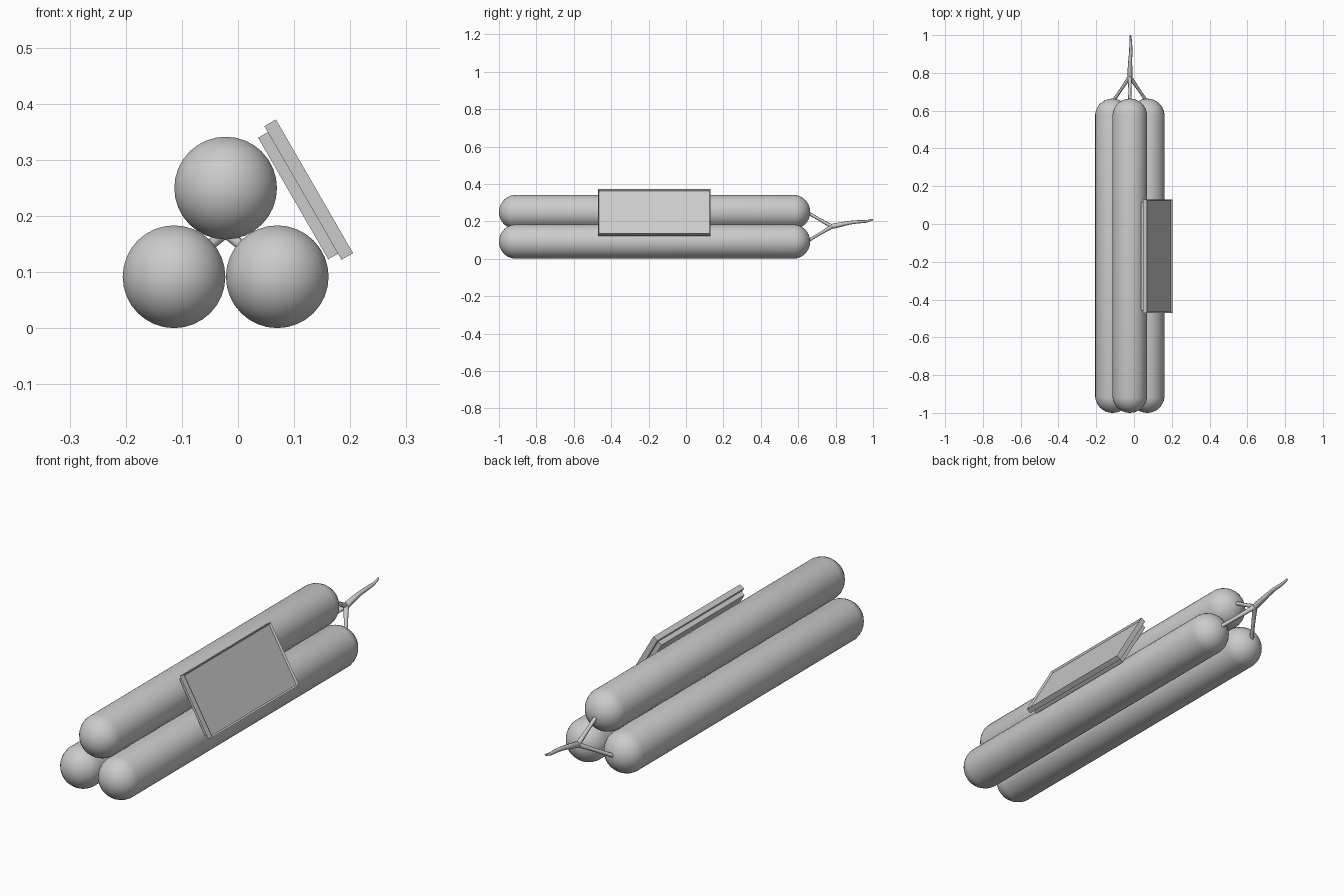
import bpy, bmesh, math
from mathutils import Vector, Matrix

if "Cube" in bpy.data.objects:
    bpy.data.objects.remove(bpy.data.objects["Cube"])

R = 0.092
CENTRES = [(-0.114, 0.092), (0.070, 0.092), (-0.022, 0.250)]


def finish(bm, name):
    bmesh.ops.recalc_face_normals(bm, faces=bm.faces)
    me = bpy.data.meshes.new(name)
    bm.to_mesh(me)
    bm.free()
    ob = bpy.data.objects.new(name, me)
    bpy.context.collection.objects.link(ob)
    return ob


def capsule(name, x, z, y0, y1):
    # round-ended stick: a sphere split at its equator and stretched along y
    bm = bmesh.new()
    bmesh.ops.create_uvsphere(bm, u_segments=32, v_segments=15, radius=R)
    stretch = (y1 - y0) / 2 - R
    for v in bm.verts:
        v.co.z += math.copysign(stretch, v.co.z)
    bm.transform(Matrix.Translation((x, (y0 + y1) / 2, z)) @ Matrix.Rotation(math.radians(90), 4, 'X'))
    for f in bm.faces:
        f.smooth = True
    return finish(bm, name)


def slab(name, centre, size, recess=None):
    # tilted box whose local +x is the outward face
    bm = bmesh.new()
    bmesh.ops.create_cube(bm, size=1)
    bmesh.ops.scale(bm, vec=size, verts=bm.verts)
    if recess:
        face = max(bm.faces, key=lambda f: f.calc_center_median().x)
        bmesh.ops.inset_individual(bm, faces=[face], thickness=recess[0])
        bmesh.ops.translate(bm, verts=face.verts, vec=(-recess[1], 0, 0))
    bm.transform(Matrix.Translation(centre) @ Matrix.Rotation(math.radians(-30), 4, 'Y'))
    return finish(bm, name)


def cord(name, points):
    # tapered round cord through (position, radius) points
    bm = bmesh.new()
    rings = []
    n = 8
    for i, (p, r) in enumerate(points):
        a = Vector(points[max(i - 1, 0)][0])
        b = Vector(points[min(i + 1, len(points) - 1)][0])
        q = (b - a).to_track_quat('Z', 'Y')
        rings.append([bm.verts.new(Vector(p) + q @ Vector(
            (r * math.cos(k * math.tau / n), r * math.sin(k * math.tau / n), 0))) for k in range(n)])
    for lo, hi in zip(rings, rings[1:]):
        for k in range(n):
            bm.faces.new((lo[k], lo[(k + 1) % n], hi[(k + 1) % n], hi[k]))
    bm.faces.new(rings[0])
    bm.faces.new(rings[-1])
    for f in bm.faces:
        f.smooth = len(f.verts) == 4
    return finish(bm, name)


# three stacked sticks, each with a short fuse running to the joint
joint = Vector((-0.022, 0.78, 0.172))
for i, (x, z) in enumerate(CENTRES):
    capsule(f"stick_{i + 1}", x, z, -1.0, 0.664)
    start = Vector((x, 0.645, z))
    cord(f"fuse_branch_{i + 1}", [(start, 0.009), (start.lerp(joint, 0.5), 0.008), (joint, 0.011)])

# main fuse
cord("main_fuse", [((-0.022, 0.765, 0.168), 0.009), ((-0.022, 0.79, 0.175), 0.014),
                   ((-0.020, 0.87, 0.192), 0.010), ((-0.017, 0.91, 0.197), 0.009),
                   ((-0.017, 0.965, 0.200), 0.007), ((-0.019, 0.999, 0.210), 0.004)])

# side panel: backing plate and recessed tray
slab("panel_back", (0.107, -0.17, 0.2364), (0.020, 0.575, 0.250))
slab("panel_front", (0.126, -0.17, 0.2473), (0.0238, 0.60, 0.275), recess=(0.008, 0.008))
